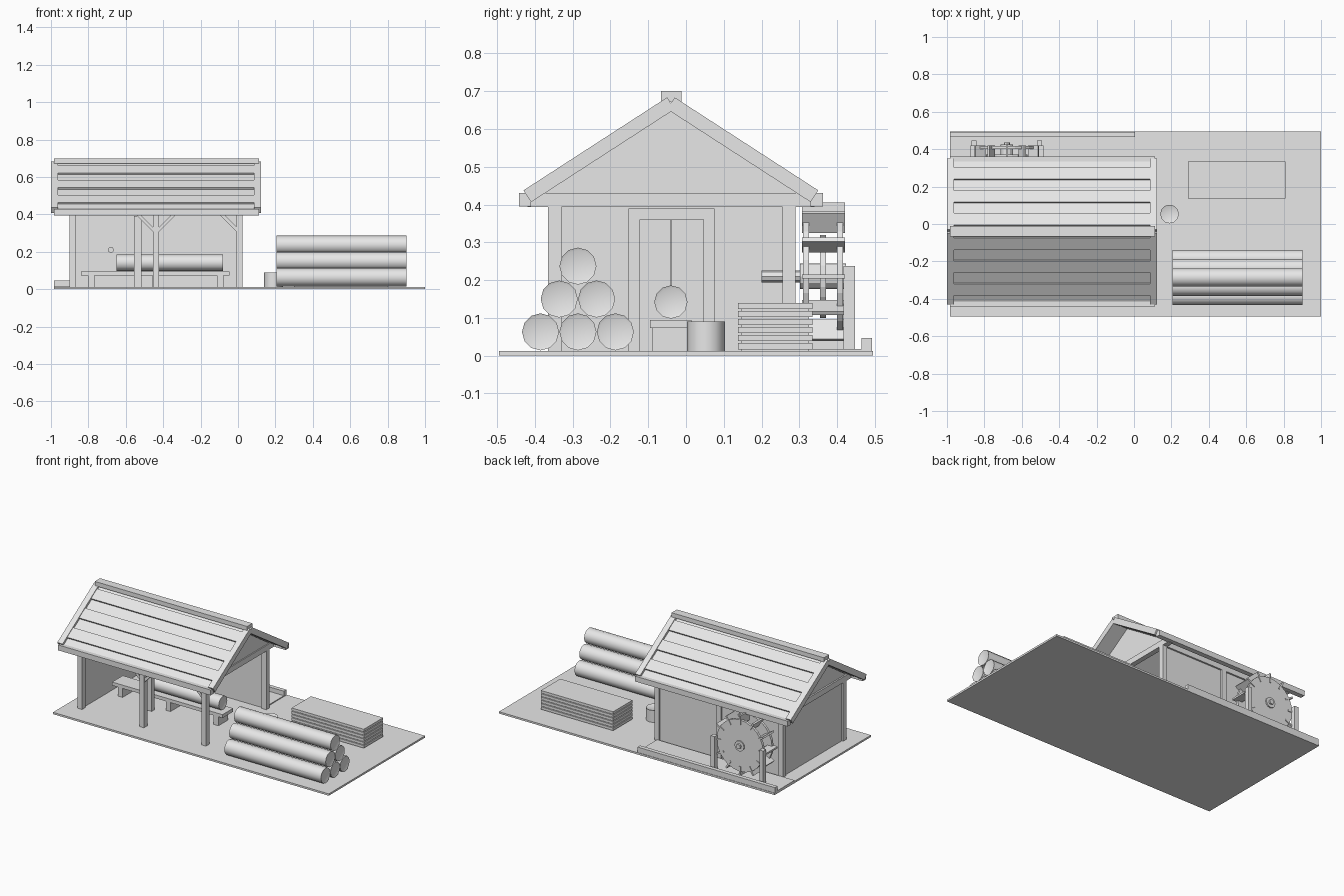
import bpy, bmesh, math
from mathutils import Vector, Matrix

if "Cube" in bpy.data.objects:
    bpy.data.objects.remove(bpy.data.objects["Cube"], do_unlink=True)

grey = bpy.data.materials.new("plain_grey")
grey.use_nodes = True
grey.diffuse_color = (0.8, 0.8, 0.8, 1)
grey.node_tree.nodes["Principled BSDF"].inputs["Base Color"].default_value = (0.8, 0.8, 0.8, 1)

FLOOR = 0.012
RIDGE_Y = -0.04


def finish(name, bm):
    bmesh.ops.recalc_face_normals(bm, faces=bm.faces)
    mesh = bpy.data.meshes.new(name)
    bm.to_mesh(mesh)
    bm.free()
    mesh.materials.append(grey)
    ob = bpy.data.objects.new(name, mesh)
    bpy.context.collection.objects.link(ob)
    return ob


def box(name, x, y, z):
    """Box from its (low, high) range on each axis."""
    bm = bmesh.new()
    bmesh.ops.create_cube(bm, size=1)
    for v in bm.verts:
        v.co = Vector([(a + b) / 2 + c * (b - a) for (a, b), c in zip((x, y, z), v.co)])
    return finish(name, bm)


def tilted(name, size, centre, axis, angle):
    ob = box(name, *[(-s / 2, s / 2) for s in size])
    ob.matrix_world = Matrix.Translation(centre) @ Matrix.Rotation(angle, 4, axis)
    return ob


def rod(name, axis, start, end, r, sides, smooth=False, inset=0):
    """Cylinder along an axis, optionally with a bark ring on its ends."""
    bm = bmesh.new()
    length = (Vector(end) - Vector(start)).length
    bmesh.ops.create_cone(bm, cap_ends=True, segments=sides, radius1=r, radius2=r, depth=length)
    if inset:
        caps = [f for f in bm.faces if abs(f.normal.z) > 0.9]
        bmesh.ops.inset_individual(bm, faces=caps, thickness=inset, depth=-0.003)
    turn = {"X": Matrix.Rotation(math.pi / 2, 4, "Y"),
            "Y": Matrix.Rotation(math.pi / 2, 4, "X"), "Z": Matrix()}[axis]
    bm.transform(Matrix.Translation((Vector(start) + Vector(end)) / 2) @ turn)
    ob = finish(name, bm)
    if smooth:
        bpy.ops.object.select_all(action="DESELECT")
        ob.select_set(True)
        bpy.context.view_layer.objects.active = ob
        bpy.ops.object.shade_smooth_by_angle(angle=math.radians(40))
    return ob


# Ground and mill channel
box("ground", (-0.985, 1), (-0.495, 0.495), (0, FLOOR))
box("channel_floor", (-0.985, 0.005), (0.29, 0.49), (FLOOR, 0.018))
box("channel_wall", (-0.985, 0.005), (0.465, 0.492), (FLOOR, 0.047))

# Shed posts, beams and walls
POST_X = [(-0.9, -0.867), (-0.455, -0.422), (-0.008, 0.025)]
for px in POST_X:
    for py in [(-0.365, -0.33), (0.255, 0.29)]:
        box("post", px, py, (FLOOR, 0.395))
for py in [(-0.365, -0.33), (0.255, 0.29)]:
    box("wall_plate", (-0.9, 0.025), py, (0.393, 0.43))
for px in (POST_X[0], POST_X[2]):
    box("tie_beam", px, (-0.42, 0.34), (0.393, 0.43))
box("back_wall", (-0.88, 0.01), (0.266, 0.279), (FLOOR, 0.395))
box("end_wall", (-0.89, -0.877), (-0.345, 0.27), (FLOOR, 0.395))

# Diagonal braces under the front plate
for bx, side in [(-0.49, 1), (-0.387, -1), (-0.043, 1)]:
    tilted("brace", (0.15, 0.018, 0.018), (bx, -0.348, 0.355), "Y", side * math.pi / 4)

# Gable triangles
for gx in (-0.89, 0.006):
    bm = bmesh.new()
    tri = [bm.verts.new((gx, RIDGE_Y + y, z)) for y, z in [(-0.365, 0.41), (0.365, 0.41), (0, 0.65)]]
    face = bm.faces.new(tri)
    ext = bmesh.ops.extrude_face_region(bm, geom=[face])
    moved = [v for v in ext["geom"] if isinstance(v, bmesh.types.BMVert)]
    bmesh.ops.translate(bm, verts=moved, vec=(0.012, 0, 0))
    finish("gable", bm)

# Roof slopes: slab, raised planks, barge boards and eaves
PITCH = math.atan2(0.246, 0.38)
LENGTH = math.hypot(0.246, 0.38)
for side in (-1, 1):
    down = Vector((0, side * math.cos(PITCH), -math.sin(PITCH)))
    up = Vector((0, side * math.sin(PITCH), math.cos(PITCH)))
    top = Vector((0, RIDGE_Y, 0.668))

    def roof_part(name, x, along, lift, width, thick):
        centre = top + down * along + up * lift
        centre.x = (x[0] + x[1]) / 2
        tilted(name, (x[1] - x[0], width, thick), centre, "X", -side * PITCH)

    roof_part("roof_slab", (-0.97, 0.1), LENGTH / 2, -0.006, LENGTH, 0.02)
    for i in range(3):
        roof_part("roof_plank", (-0.962, 0.09), 0.07 + i * 0.146, 0.008, 0.074, 0.013)
    for x in [(-1, -0.962), (0.085, 0.122)]:
        roof_part("barge_board", x, LENGTH / 2, 0, LENGTH, 0.037)
    eave = sorted([RIDGE_Y + side * 0.402, RIDGE_Y + side * 0.37])
    box("eave_board", (-0.985, 0.112), eave, (0.395, 0.43))
box("ridge_cap", (-0.985, 0.112), (-0.066, -0.012), (0.672, 0.7))

# Saw bench, log and saw frame
box("bench_top", (-0.84, -0.045), (-0.095, 0.015), (0.073, 0.095))
for x in (-0.785, -0.44, -0.095):
    box("bench_leg", (x - 0.017, x + 0.017), (-0.09, 0.01), (FLOOR, 0.073))
rod("bench_log", "X", (-0.65, -0.04, 0.142), (-0.08, -0.04, 0.142), 0.044, 12, True, 0.007)
for y in [(-0.152, -0.122), (0.046, 0.076)]:
    box("saw_frame_post", (-0.555, -0.515), y, (FLOOR, 0.39))
box("saw_frame_header", (-0.555, -0.515), (-0.122, 0.046), (0.36, 0.39))
box("saw_blade", (-0.552, -0.518), (-0.0415, -0.0385), (0.1, 0.36))

# Water wheel with paddles, hub, axle and bearing posts
WX, WZ = -0.68, 0.21
rod("wheel_axle", "Y", (WX, 0.2, WZ), (WX, 0.435, WZ), 0.016, 8)
rod("wheel_hub", "Y", (WX, 0.302, WZ), (WX, 0.424, WZ), 0.034, 12)
for y, r in [(0.31, 0.168), (0.355, 0.11), (0.4, 0.168)]:
    rod("wheel_disc", "Y", (WX, y, WZ), (WX, y + 0.016, WZ), r, 24)
for i in range(12):
    a = i * math.tau / 12
    spot = (WX + 0.165 * math.cos(a), 0.364, WZ + 0.165 * math.sin(a))
    tilted("wheel_paddle", (0.06, 0.113, 0.011), spot, "Y", -a)
for x in (WX - 0.175, WX + 0.175):
    box("wheel_post", (x - 0.014, x + 0.014), (0.417, 0.447), (FLOOR, 0.237))

# Log pile
for row, count in enumerate((3, 2, 1)):
    for i in range(count):
        y, z = -0.286 + (i - (count - 1) / 2) * 0.099, 0.063 + row * 0.087
        rod("pile_log", "X", (0.205, y, z), (0.9, y, z), 0.049, 12, True, 0.007)

# Sawn plank stack
box("stack_spacers", (0.3, 0.8), (0.146, 0.325), (FLOOR, 0.13))
for i in range(6):
    z = 0.017 + i * 0.0212
    box("sawn_plank", (0.29, 0.81), (0.137, 0.335), (z, z + 0.017))

# Chopping stump
rod("stump", "Z", (0.19, 0.053, FLOOR), (0.19, 0.053, 0.09), 0.05, 12, True, 0.006)
